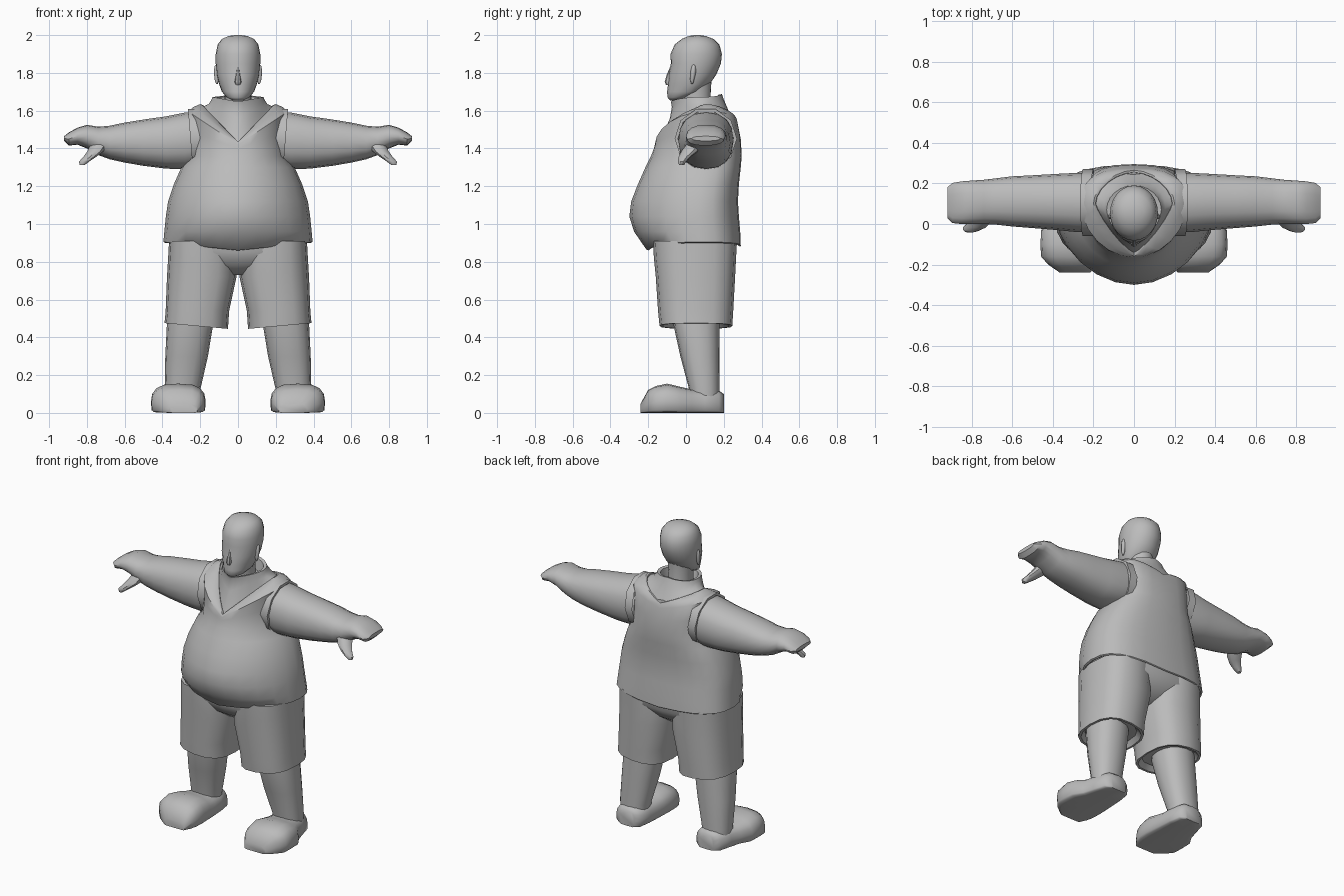
import bpy, bmesh, math

grey = bpy.data.materials.new("plain_grey")
grey.diffuse_color = (0.5, 0.5, 0.5, 1)


def power(v, p):
    return math.copysign(abs(v) ** (2 / p), v)


def level(w, yf, yb, zf, zs=None, zb=None, yc=None, pf=2, pb=2, xc=0, n=24):
    """Ring around z: half width, front and back y, heights at front, side and back."""
    zs = zf if zs is None else zs
    zb = zf if zb is None else zb
    yc = (yf + yb) / 2 if yc is None else yc
    pts = []
    for i in range(n):
        a = 2 * math.pi * i / n
        s, c = math.sin(a), math.cos(a)
        front = c > 0
        p = pf if front else pb
        x = power(s, p)
        y = yc + abs(power(c, p)) * ((yf if front else yb) - yc)
        z = zs + ((zf if front else zb) - zs) * (1 - abs(x))
        pts.append((xc + w * x, y, z))
    return pts


def section(x, y0, y1, z0, z1, p=2.3, n=16):
    """Ring around the x axis, for the arms."""
    pts = []
    for i in range(n):
        a = 2 * math.pi * i / n
        pts.append((x, (y0 + y1) / 2 + (y1 - y0) / 2 * power(math.cos(a), p),
                    (z0 + z1) / 2 + (z1 - z0) / 2 * power(math.sin(a), p)))
    return pts


def shoe_section(y, xc, r, top, n=16):
    """Domed ring with a flat sole."""
    pts = []
    for i in range(n):
        a = 2 * math.pi * i / n
        s = math.sin(a)
        z = top * (0.4 + 0.6 * power(s, 2.3)) if s > 0 else top * 0.4 * (1 + power(s, 7))
        pts.append((xc + r * power(math.cos(a), 3 if s > 0 else 7), y, z))
    return pts


def loft(name, rings, side=1, caps=True, angle=40):
    """Skin a list of rings; side=-1 mirrors the part in x."""
    bm = bmesh.new()
    rows = [[bm.verts.new((x * side, y, z)) for x, y, z in r] for r in rings]
    n = len(rows[0])
    for a, b in zip(rows, rows[1:]):
        for i in range(n):
            j = (i + 1) % n
            bm.faces.new((a[i], a[j], b[j], b[i]))
    if caps:
        bm.faces.new(rows[0])
        bm.faces.new(rows[-1])
    bmesh.ops.recalc_face_normals(bm, faces=bm.faces)
    mesh = bpy.data.meshes.new(name)
    bm.to_mesh(mesh)
    bm.free()
    mesh.materials.append(grey)
    ob = bpy.data.objects.new(name, mesh)
    bpy.context.collection.objects.link(ob)
    bpy.ops.object.select_all(action='DESELECT')
    ob.select_set(True)
    bpy.context.view_layer.objects.active = ob
    bpy.ops.object.shade_smooth_by_angle(angle=math.radians(angle))
    return ob


# vest: turned-in hem, round belly, flat back, shoulders and V neckline
loft("vest", [
    level(0.36, -0.17, 0.26, 0.88, 0.92, 0.90, yc=0.07, pb=2.8),
    level(0.385, -0.2, 0.285, 0.86, 0.90, 0.88, yc=0.07, pb=2.8),
    level(0.395, -0.21, 0.29, 0.865, 0.905, 0.885, yc=0.07, pb=2.8),
    level(0.39, -0.275, 0.287, 0.96, yc=0.07, pb=2.7),
    level(0.382, -0.30, 0.28, 1.04, yc=0.07, pf=1.9, pb=2.6),
    level(0.37, -0.29, 0.275, 1.12, yc=0.07, pf=1.9, pb=2.6),
    level(0.34, -0.255, 0.28, 1.21, yc=0.08, pb=2.6),
    level(0.30, -0.215, 0.29, 1.30, yc=0.09, pb=2.7),
    level(0.257, -0.185, 0.295, 1.36, yc=0.1, pb=2.8),
    level(0.25, -0.17, 0.29, 1.40, 1.49, 1.45, yc=0.1, pb=2.8),
    level(0.262, -0.165, 0.275, 1.42, 1.595, 1.52, yc=0.1, pf=1.9, pb=2.6),
    level(0.235, -0.163, 0.27, 1.425, 1.62, 1.54, yc=0.1, pf=1.6, pb=2.3),
    level(0.20, -0.16, 0.265, 1.435, 1.635, 1.55, yc=0.1, pf=1.25, pb=1.8),
    level(0.19, -0.145, 0.255, 1.435, 1.63, 1.55, yc=0.1, pf=1.25, pb=1.8),
    level(0.185, -0.135, 0.25, 1.42, 1.61, 1.53, yc=0.1, pf=1.25, pb=1.8)])

# shirt front with a standing open collar
loft("shirt_collar", [
    level(0.19, -0.143, 0.255, 1.425, 1.62, 1.54, yc=0.1, pf=1.25, pb=1.8),
    level(0.155, -0.085, 0.225, 1.56, 1.635, 1.60, yc=0.08, pf=1.6),
    level(0.142, -0.075, 0.20, 1.62, 1.655, 1.66, yc=0.07, pf=1.7),
    level(0.135, -0.08, 0.19, 1.648, 1.672, 1.688, yc=0.07, pf=1.7),
    level(0.115, -0.06, 0.172, 1.645, 1.668, 1.684, yc=0.07, pf=1.7),
    level(0.105, -0.04, 0.16, 1.60, 1.61, 1.61, yc=0.07)])

# neck and head
loft("neck", [level(0.075, -0.02, 0.14, 1.58), level(0.07, -0.03, 0.13, 1.68),
              level(0.08, -0.04, 0.135, 1.76)])
loft("head", [
    level(0.03, -0.085, -0.02, 1.655), level(0.06, -0.098, 0.02, 1.67),
    level(0.085, -0.10, 0.075, 1.70, yc=0.02), level(0.10, -0.095, 0.125, 1.74, yc=0.03),
    level(0.113, -0.092, 0.16, 1.79, yc=0.04), level(0.118, -0.08, 0.185, 1.85, yc=0.05),
    level(0.118, -0.082, 0.19, 1.90, yc=0.055), level(0.108, -0.06, 0.177, 1.95, yc=0.06),
    level(0.085, -0.022, 0.145, 1.98, yc=0.06), level(0.05, 0.015, 0.105, 1.995),
    level(0.015, 0.045, 0.075, 2.0)], angle=70)
loft("nose", [level(0.012, -0.105, -0.07, 1.735, n=8), level(0.018, -0.113, -0.07, 1.752, n=8),
              level(0.012, -0.102, -0.07, 1.79, n=8), level(0.006, -0.085, -0.07, 1.83, n=8)])

# shorts: seat between the two legs
loft("shorts_seat", [
    level(0.15, -0.06, 0.14, 0.73), level(0.25, -0.13, 0.21, 0.78, pf=2.4, pb=2.4),
    level(0.355, -0.17, 0.265, 0.85, pf=2.6, pb=2.6),
    level(0.36, -0.17, 0.265, 0.93, pf=2.6, pb=2.6)])

for side, tag in ((1, "left"), (-1, "right")):
    # shorts leg with a turned-in hem
    rings = [level(w, yf, yb, z, xc=xc, pf=2.6, pb=2.6, n=16) for xc, w, yf, yb, z in (
        (0.22, 0.135, -0.10, 0.20, 0.49), (0.22, 0.155, -0.125, 0.23, 0.46),
        (0.221, 0.168, -0.14, 0.245, 0.46), (0.215, 0.168, -0.148, 0.25, 0.54),
        (0.192, 0.184, -0.16, 0.26, 0.72), (0.19, 0.18, -0.17, 0.265, 0.82),
        (0.19, 0.175, -0.175, 0.27, 0.91))]
    # slope the hem down towards the inside
    for k in range(3):
        rings[k] = [(x, y, z + (x - 0.22) * 0.09) for x, y, z in rings[k]]
    loft(tag + "_shorts_leg", rings, side)

    # bare lower leg
    loft(tag + "_lower_leg", [level(w, yf, yb, z, xc=xc, pf=2.3, pb=2.3, n=16)
         for xc, w, yf, yb, z in (
        (0.295, 0.09, 0.02, 0.178, 0.07), (0.293, 0.095, 0.015, 0.178, 0.13),
        (0.272, 0.113, -0.03, 0.178, 0.30), (0.255, 0.122, -0.065, 0.178, 0.46),
        (0.25, 0.12, -0.07, 0.178, 0.52))], side)

    # shoe, heel to toe
    loft(tag + "_shoe", [shoe_section(*v) for v in (
        (0.20, 0.285, 0.055, 0.10), (0.175, 0.288, 0.09, 0.118), (0.10, 0.292, 0.107, 0.125),
        (0.03, 0.30, 0.12, 0.125), (-0.03, 0.316, 0.141, 0.138), (-0.10, 0.316, 0.145, 0.155),
        (-0.16, 0.316, 0.142, 0.142), (-0.20, 0.305, 0.118, 0.122),
        (-0.24, 0.29, 0.075, 0.05))], side, angle=55)

    # armhole rim leaning outwards at the top
    rim = [section(x, 0.105 - r, 0.105 + r, 1.452 - r, 1.452 + r, 2, 10)
           for x, r in ((0.20, 0.165), (0.252, 0.165), (0.252, 0.148), (0.21, 0.142))]
    rim = [[(x + (z - 1.45) * 0.08, y, z) for x, y, z in r] for r in rim]
    loft(tag + "_armhole_rim", rim, side, caps=False)

    # sleeve, wrist and closed fingers
    loft(tag + "_arm", [section(*v) for v in (
        (0.20, -0.035, 0.25, 1.31, 1.595), (0.28, -0.04, 0.252, 1.29, 1.59),
        (0.38, -0.03, 0.247, 1.293, 1.57), (0.50, -0.02, 0.24, 1.308, 1.553),
        (0.60, -0.012, 0.235, 1.325, 1.537), (0.68, -0.003, 0.225, 1.343, 1.52),
        (0.74, 0.0, 0.218, 1.365, 1.515), (0.80, 0.0, 0.214, 1.40, 1.525),
        (0.85, 0.0, 0.21, 1.42, 1.51), (0.895, 0.005, 0.202, 1.415, 1.485),
        (0.92, 0.03, 0.18, 1.44, 1.465))], side)

    # thumb hanging down and forward
    loft(tag + "_thumb", [level(w, yf, yb, z, xc=xc, n=10) for xc, w, yf, yb, z in (
        (0.735, 0.05, 0.0, 0.10, 1.42), (0.755, 0.045, -0.025, 0.065, 1.385),
        (0.785, 0.036, -0.04, 0.025, 1.355), (0.815, 0.028, -0.043, 0.0, 1.33),
        (0.825, 0.014, -0.036, -0.01, 1.312))], side)

    # ear
    loft(tag + "_ear", [level(w, yf, yb, z, xc=0.112, n=8) for w, yf, yb, z in (
        (0.004, 0.028, 0.036, 1.74), (0.012, 0.022, 0.044, 1.765),
        (0.016, 0.024, 0.054, 1.81), (0.012, 0.03, 0.052, 1.835),
        (0.004, 0.036, 0.046, 1.845))], side, angle=60)
